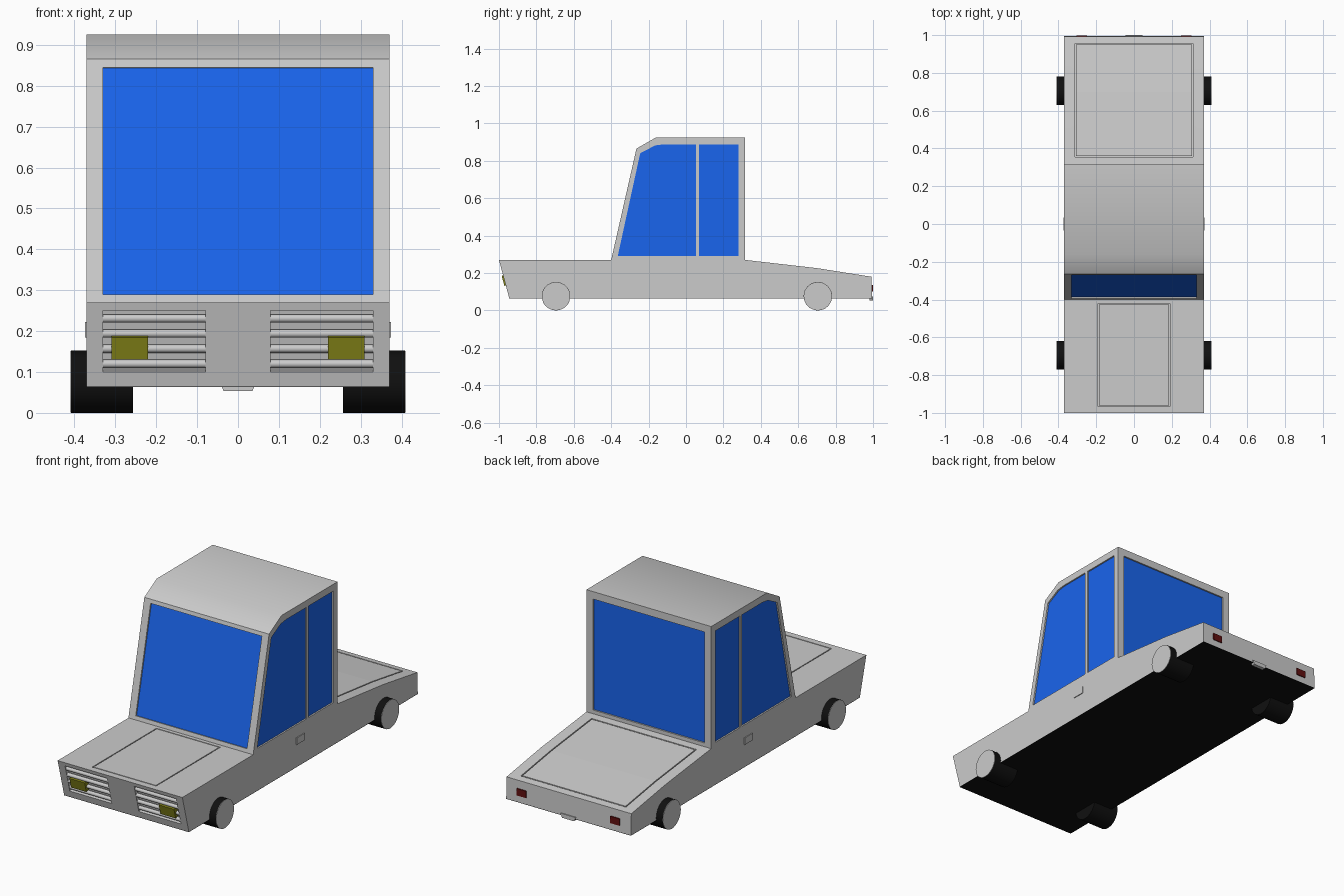
import bpy, bmesh, math
from mathutils import Vector

if "Cube" in bpy.data.objects:
    bpy.data.objects.remove(bpy.data.objects["Cube"])


def material(name, color):
    m = bpy.data.materials.new(name)
    m.diffuse_color = (*color, 1)
    m.use_nodes = True
    m.node_tree.nodes["Principled BSDF"].inputs["Base Color"].default_value = m.diffuse_color
    return m


BLUE = material("window_blue", (0.01, 0.13, 0.85))
BLACK = material("rubber_black", (0.005, 0.005, 0.005))
YELLOW = material("lamp_yellow", (0.25, 0.25, 0.01))
RED = material("lamp_red", (0.12, 0.005, 0.005))


def add_prism(bm, pts, offset):
    """Closed solid: polygon swept along an offset vector."""
    a = [bm.verts.new(p) for p in pts]
    b = [bm.verts.new(Vector(p) + Vector(offset)) for p in pts]
    n = len(a)
    faces = [bm.faces.new(a), bm.faces.new(b[::-1])]
    faces += [bm.faces.new((a[i], b[i], b[(i + 1) % n], a[(i + 1) % n])) for i in range(n)]
    bmesh.ops.recalc_face_normals(bm, faces=faces)


def finish(bm, name, mat=None):
    me = bpy.data.meshes.new(name)
    bm.to_mesh(me)
    bm.free()
    ob = bpy.data.objects.new(name, me)
    bpy.context.collection.objects.link(ob)
    if mat:
        me.materials.append(mat)
    return ob


def slab(name, pts, offset, mat=None):
    bm = bmesh.new()
    add_prism(bm, pts, offset)
    return finish(bm, name, mat)


def smooth(ob, angle):
    bpy.ops.object.select_all(action='DESELECT')
    ob.select_set(True)
    bpy.context.view_layer.objects.active = ob
    bpy.ops.object.shade_smooth_by_angle(angle=math.radians(angle))


def cylinder_x(name, x0, x1, y, z, r, sides, mat=None):
    ring = [(x0, y + r * math.cos(t), z + r * math.sin(t))
            for t in (2 * math.pi * i / sides for i in range(sides))]
    ob = slab(name, ring, (x1 - x0, 0, 0), mat)
    smooth(ob, 40)
    return ob


cutters = bmesh.new()


def recess(pts, normal, depth):
    """Queue a pocket in the body below a polygon lying on its surface."""
    n = Vector(normal).normalized()
    add_prism(cutters, [Vector(p) + n * 0.01 for p in pts], -n * (0.01 + depth))


def window(name, pts, normal):
    n = Vector(normal).normalized()
    recess(pts, n, 0.02)
    slab(name, [Vector(p) - n * 0.008 for p in pts], -n * 0.014, BLUE)


def shield_y(z):
    return -0.4 + 0.135 * (z - 0.27) / 0.595


def nose_y(z):
    return -0.945 - 0.055 * (z - 0.065) / 0.205


# Body and cabin share one side profile
W = 0.37
profile = [(-1, .27), (-.945, .065), (.995, .065), (.992, .18), (.7, .226), (.315, .27),
           (.315, .925), (-.16, .925), (-.265, .865), (-.4, .27)]
body = slab("body", [(-W, y, z) for y, z in profile], (2 * W, 0, 0))
slab("underbody", [(-W, -.945, .065), (W, -.945, .065), (W, .995, .065), (-W, .995, .065)],
     (0, 0, -.002), BLACK)

# Windscreen and rear window
window("windscreen", [(x, shield_y(z), z) for x, z in
                      ((-.33, .29), (.33, .29), (.33, .845), (-.33, .845))], (0, -.595, .135))
window("rear_window", [(x, .315, z) for x, z in
                       ((-.33, .29), (.33, .29), (.33, .885), (-.33, .885))], (0, 1, 0))

# Parts repeated on each side
front_pane = [(-.365, .29), (-.245, .84), (-.165, .882), (-.12, .888), (.053, .888), (.053, .29)]
rear_pane = [(.07, .29), (.07, .888), (.28, .888), (.28, .29)]
nose_n = Vector((0, -.205, -.055)).normalized()
for s, side in ((1, "right"), (-1, "left")):
    for part, pane in (("front", front_pane), ("rear", rear_pane)):
        window(f"{part}_{side}_side_window", [(s * W, y, z) for y, z in pane], (s, 0, 0))

    # Grille pocket with bars and headlight
    recess([(s * x, nose_y(z), z) for x, z in ((.08, .1), (.33, .1), (.33, .25), (.08, .25))],
           nose_n, 0.02)
    for i in range(4):
        z = .12 + .037 * i
        cylinder_x(f"{side}_grille_bar_{i + 1}", s * .08, s * .33, nose_y(z) + .011, z, .01, 12)
    lamp = [Vector((s * x, nose_y(z), z)) + nose_n * .008
            for x, z in ((.22, .133), (.31, .133), (.31, .187), (.22, .187))]
    slab(f"{side}_headlight", lamp, -nose_n * .028, YELLOW)

    # Tail light and door handle
    slab(f"{side}_tail_light", [(s * x, .985, z) for x, z in
         ((.25, .1), (.305, .1), (.305, .137), (.25, .137))], (0, .014, 0), RED)
    slab(f"{side}_door_handle", [(s * (W - .005), y, z) for y, z in
         ((-.035, .185), (.035, .185), (.035, .222), (-.035, .222))], (s * .009, 0, 0))

    # Wheels with hub faces
    for end, y in (("front", -.695), ("rear", .705)):
        cylinder_x(f"{end}_{side}_wheel", s * .257, s * .408, y, .076, .076, 32, BLACK)
        cylinder_x(f"{end}_{side}_hub", s * .407, s * .41, y, .076, .0755, 32)

# Bonnet lid set in a thin groove
def bonnet(x, y0, y1, z):
    return [(-x, y0, z), (x, y0, z), (x, y1, z), (-x, y1, z)]


recess(bonnet(.19, -.965, -.42, .27), (0, 0, 1), .01)
slab("bonnet_lid", bonnet(.185, -.96, -.425, .27), (0, 0, -.012))


# Boot lid follows the sloping tail
def boot(x, ys, up, down):
    def top(y):
        return .27 - .044 * (y - .315) / .385 if y < .7 else .226 - .046 * (y - .7) / .292
    return ([(-x, y, top(y) + up) for y in ys] + [(-x, y, top(y) - down) for y in ys[::-1]])


add_prism(cutters, boot(.312, (.355, .7, .955), .01, .01), (.624, 0, 0))
slab("boot_lid", boot(.306, (.361, .7, .949), 0, .012), (.612, 0, 0))

# Rear tow tab
slab("rear_tab", [(-.045, .98, .075), (-.035, .98, .053), (.035, .98, .053), (.045, .98, .075)],
     (0, .02, 0))

# Carve all pockets into the body
cutter = finish(cutters, "pocket_cutter")
cutter.hide_render = True
mod = body.modifiers.new("pockets", 'BOOLEAN')
mod.operation = 'DIFFERENCE'
mod.solver = 'EXACT'
mod.object = cutter
bpy.context.view_layer.objects.active = body
bpy.ops.object.modifier_apply(modifier=mod.name)
bpy.data.objects.remove(cutter)
smooth(body, 35)
